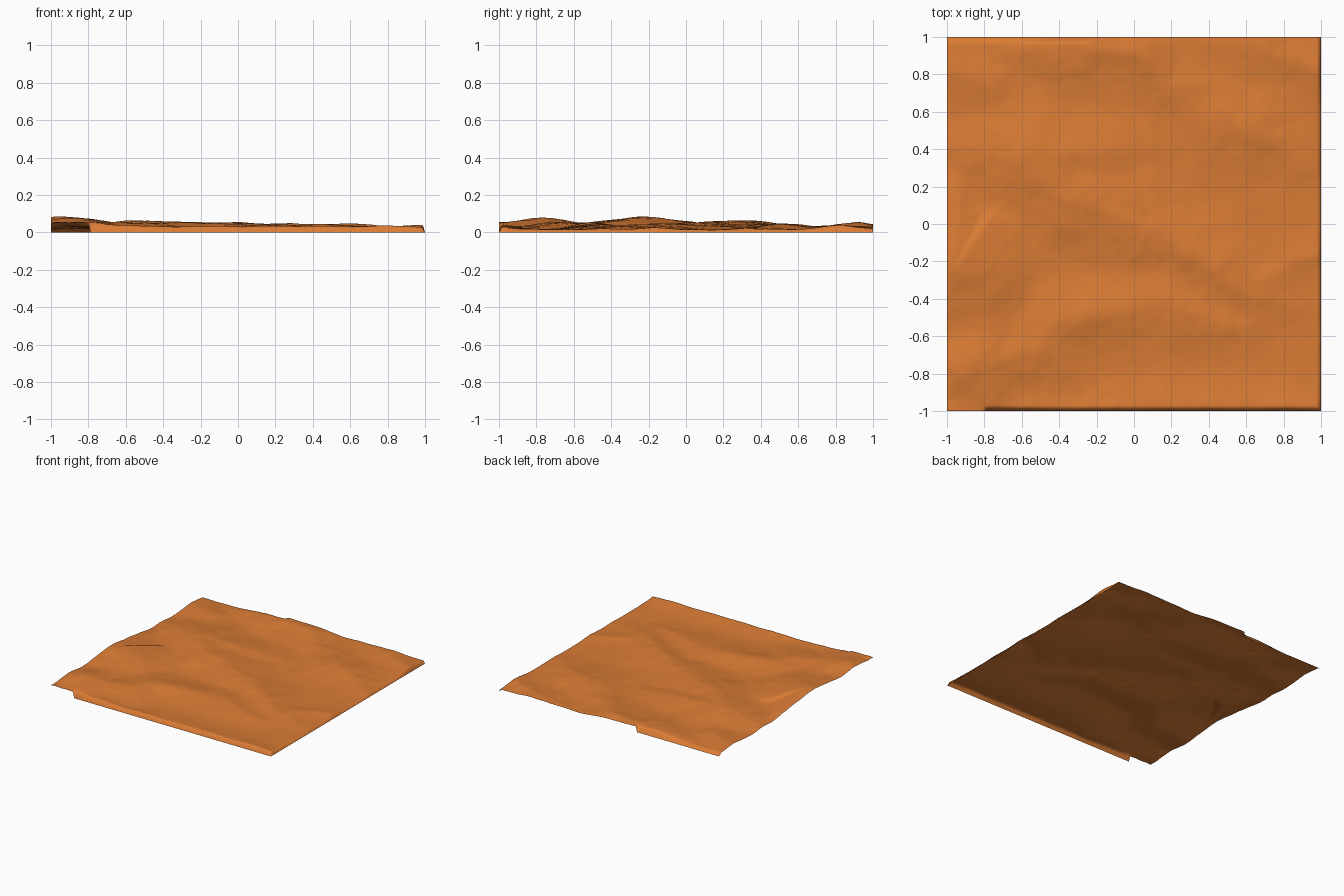
import bpy, bmesh, math
from mathutils import Vector, noise

if "Cube" in bpy.data.objects:
    bpy.data.objects.remove(bpy.data.objects["Cube"])

# Crest lines of the hills: (x, y, height)
RIDGES = [
    # long diagonal main ridge
    [(-.95, .42, .03), (-.75, .36, .05), (-.6, .34, .064), (-.35, .1, .06), (-.1, .08, .06),
     (.05, -.05, .052), (.2, -.08, .05), (.45, -.25, .046), (.65, -.4, .036), (1, -.45, .022)],
    # western peak
    [(-1, -.2, .075), (-.96, -.23, .092), (-.82, -.24, .068), (-.62, -.38, .035)],
    # southern ridge
    [(-1, -.76, .07), (-.88, -.77, .08), (-.7, -.73, .062), (-.5, -.67, .056),
     (-.42, -.5, .054), (-.1, -.48, .05), (.2, -.45, .044), (.6, -.58, .03)],
    # northern hills
    [(-.65, .93, .035), (-.4, .95, .05), (0, .91, .053), (.15, .76, .042), (.35, .7, .035)],
    [(-.55, .38, .06), (-.25, .39, .05), (.05, .42, .035)],
    [(.48, .55, .05), (.62, .5, .05), (.8, .4, .036), (1, .3, .02)],
    [(-1, .82, .04), (-.75, .76, .036)],
    [(.4, .97, .03), (.7, .93, .04), (1, .82, .04)],
    [(.7, -.3, .035), (1, -.15, .03)],
    [(-.95, -1, .06), (-.8, -1, .04), (1, -1, .035)],
]
SLOPE = .14
FLOOR = .014
SHARP = 160


def ridge_height(x, y, ridge):
    best = 0
    for (ax, ay, ah), (bx, by, bh) in zip(ridge, ridge[1:]):
        dx, dy = bx - ax, by - ay
        t = ((x - ax) * dx + (y - ay) * dy) / (dx * dx + dy * dy)
        t = min(1, max(0, t))
        d2 = (x - ax - t * dx) ** 2 + (y - ay - t * dy) ** 2
        best = max(best, ah + t * (bh - ah) - SLOPE * (math.sqrt(d2 + .0009) - .03))
    return best


def terrain(x, y):
    # bend the crest lines so they wander naturally
    wx = x + .035 * noise.noise(Vector((x * 4, y * 4, 3)))
    wy = y + .035 * noise.noise(Vector((x * 4, y * 4, 9)))
    # smooth maximum of all ridges above the valley floor
    total = math.exp(SHARP * FLOOR)
    for r in RIDGES:
        total += math.exp(SHARP * ridge_height(wx, wy, r))
    z = math.log(total) / SHARP - .004
    # side spurs and gullies
    p = Vector((x * 5 + y * 2, y * 4 - x * 2, 1.7))
    z += .006 * noise.fractal(p, 1.0, 2.1, 4) * min(1, z / .03)
    # cut borders on the front, right and part of the back
    z *= min(1, (1 + y) / .015 + (1 if x < -.8 else 0))
    z *= min(1, (1 - x) / .012)
    if x < -.25:
        z *= min(1, (1 - y) / .03)
    return max(0, min(.092, z))


# Terrain sheet
N = 180
bm = bmesh.new()
bmesh.ops.create_grid(bm, x_segments=N, y_segments=N, size=1)
for v in bm.verts:
    v.co.z = terrain(v.co.x, v.co.y)
for f in bm.faces:
    f.smooth = True
mesh = bpy.data.meshes.new("terrain")
bm.to_mesh(mesh)
bm.free()
obj = bpy.data.objects.new("terrain", mesh)
bpy.context.collection.objects.link(obj)

# Earth colour
mat = bpy.data.materials.new("earth")
mat.diffuse_color = (.7, .2, .035, 1)
mat.use_nodes = True
mat.node_tree.nodes["Principled BSDF"].inputs["Base Color"].default_value = mat.diffuse_color
mesh.materials.append(mat)
